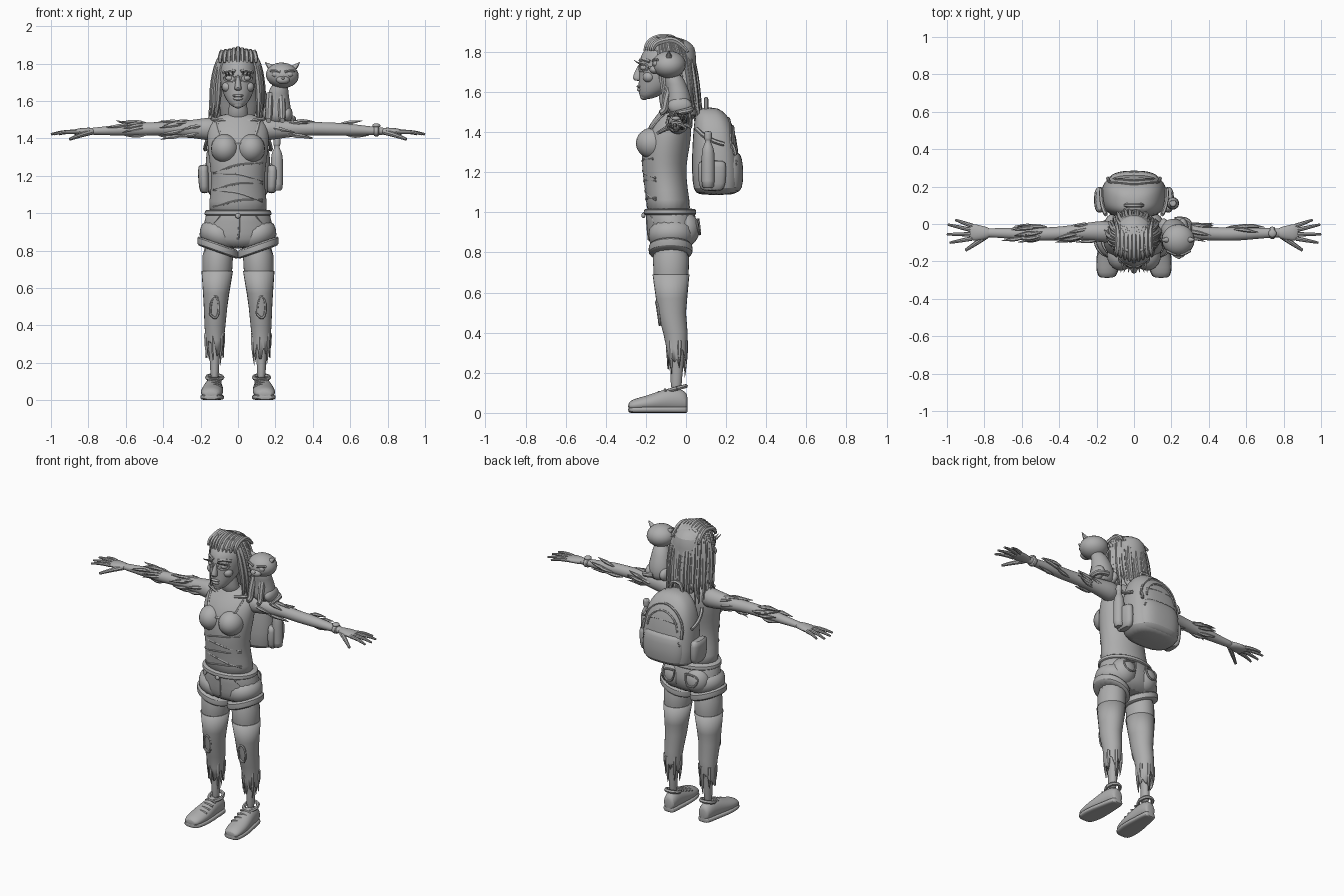
import bpy, bmesh, math, random
from mathutils import Vector, Matrix
from mathutils.bvhtree import BVHTree

random.seed(4)
GREY = bpy.data.materials.new("plain grey")
GREY.diffuse_color = (0.42, 0.42, 0.42, 1)
pi = math.pi


def add(name, me):
    ob = bpy.data.objects.new(name, me)
    bpy.context.collection.objects.link(ob)
    me.materials.clear()
    me.materials.append(GREY)
    return ob


def from_bm(name, bm):
    bmesh.ops.recalc_face_normals(bm, faces=bm.faces)
    me = bpy.data.meshes.new(name)
    bm.to_mesh(me)
    bm.free()
    return add(name, me)


def loft(name, rings, axis="z", n=16, p=2, sub=1, tilt=0, caps=True, jag=0):
    """Skin (x, y, z, half width, half depth) sections along an axis."""
    bm, loops = bmesh.new(), []
    for k, (x, y, z, a, b) in enumerate(rings):
        loop = []
        for i in range(n):
            t = 2 * pi * i / n
            u, v = (math.copysign(abs(f) ** (2 / p), f) for f in (math.cos(t), math.sin(t)))
            u, v = u * a, v * b
            d = {"z": (u, v, tilt * u), "x": (0, u, v), "y": (u, 0, v)}[axis]
            co = Vector((x, y, z)) + Vector(d)
            if jag and k == len(rings) - 1:
                co.z += random.uniform(-jag, jag)
            loop.append(bm.verts.new(co))
        loops.append(loop)
    for A, B in zip(loops, loops[1:]):
        for i in range(n):
            bm.faces.new((A[i], A[(i + 1) % n], B[(i + 1) % n], B[i]))
    if caps:
        bm.faces.new(loops[0])
        bm.faces.new(loops[-1])
    ob = from_bm(name, bm)
    if sub:
        ob.modifiers.new("smooth", "SUBSURF").levels = sub
        ob.modifiers["smooth"].render_levels = sub
    return ob


def blob(name, c, r, rot=0):
    bm = bmesh.new()
    m = Matrix.Translation(c) @ Matrix.Rotation(rot, 4, "Y") @ Matrix.Diagonal((*r, 1))
    bmesh.ops.create_uvsphere(bm, u_segments=20, v_segments=12, radius=1, matrix=m)
    return from_bm(name, bm)


def tubes(name, paths, res=1):
    """Tapered smooth strands; each path is (points, radii)."""
    cu = bpy.data.curves.new(name, "CURVE")
    cu.dimensions, cu.bevel_depth, cu.bevel_resolution = "3D", 1, res
    cu.use_fill_caps, cu.resolution_u = True, 4
    for pts, rad in paths:
        sp = cu.splines.new("NURBS")
        sp.points.add(len(pts) - 1)
        for i, q in enumerate(pts):
            sp.points[i].co = (*q, 1)
            sp.points[i].radius = rad[i] if isinstance(rad, (list, tuple)) else rad
        sp.order_u, sp.use_endpoint_u = min(3, len(pts)), True
    tmp = bpy.data.objects.new("temp", cu)
    bpy.context.collection.objects.link(tmp)
    dg = bpy.context.evaluated_depsgraph_get()
    me = bpy.data.meshes.new_from_object(tmp.evaluated_get(dg))
    bpy.data.objects.remove(tmp)
    return add(name, me)


def project(target, paths, r, back=False):
    """Drop x, z lines onto the front or back of a part."""
    bpy.context.view_layer.update()
    tree = BVHTree.FromObject(target, bpy.context.evaluated_depsgraph_get())
    s, out = (1 if back else -1), []
    for line in paths:
        hits = [tree.ray_cast(Vector((x, s * 2, z)), Vector((0, -s, 0)))[0] for x, z in line]
        hits = [h for h in hits if h]
        if len(hits) > 1:
            out.append((hits, r))
    return out


# torso in a tank top
torso = loft("tank_top", [(0, -.085, .98, .165, .115), (0, -.09, 1.06, .155, .108), (0, -.105, 1.16, .142, .108),
    (0, -.11, 1.24, .148, .112), (0, -.1, 1.33, .162, .12), (0, -.085, 1.41, .168, .115), (0, -.07, 1.47, .16, .09),
    (0, -.06, 1.51, .12, .065), (0, -.06, 1.535, .07, .05)], n=24)
for s in (-1, 1):
    blob("bust", (s * .07, -.165, 1.345), (.075, .085, .078))
neck = [(-.115, 1.49), (-.105, 1.44), (-.085, 1.395), (-.05, 1.375), (0, 1.37)]
tubes("neckline", project(torso, [neck + [(-x, z) for x, z in neck[-2::-1]]], .009))
folds = [[(x * .13, z + t * x + .008 * math.cos(3 * x)) for x in (-1, -.6, -.2, .2, .6, 1)]
         for z, t in ((1.06, .02), (1.1, -.03), (1.15, .015), (1.2, -.02), (1.25, .025))]
tubes("shirt_folds", project(torso, folds, .006))
tubes("collarbones", [([(s * .02, -.125, 1.485), (s * .07, -.13, 1.495), (s * .14, -.09, 1.505)], .01) for s in (-1, 1)])
loft("neck", [(0, -.07, 1.49, .07, .055), (0, -.08, 1.54, .05, .05), (0, -.1, 1.64, .047, .05)])

# shorts with rolled cuffs, waistband and pockets
shorts = loft("shorts", [(0, -.08, 1.03, .168, .118), (0, -.078, .99, .172, .122), (0, -.065, .92, .19, .13),
    (0, -.07, .86, .19, .12), (0, -.075, .81, .15, .09)], n=24)
loft("waistband", [(0, -.08, z, a, a - .048) for z, a in ((.985, .176), (.99, .182), (1.015, .179), (1.02, .172))], n=24)
for s in (-1, 1):
    loft("shorts_leg", [(s * .095, -.075, .95, .09, .115), (s * .105, -.075, .88, .104, .115),
                        (s * .108, -.075, .82, .106, .108)], tilt=s * .3)
    loft("shorts_cuff", [(s * .108, -.077, z, a, a) for z, a in ((.79, .1), (.792, .113), (.838, .113), (.842, .1))], tilt=s * .35)
    blob("seat", (s * .078, -.005, .915), (.082, .073, .085))
seams = [[(s * .09, 1), (s * .11, .95), (s * .17, .92)] for s in (-1, 1)] + [[(.005, 1), (.01, .93), (0, .86)]]
tubes("front_seams", project(shorts, seams, .006))
tubes("back_pockets", [([(s * x, y, z) for x, y, z in ((.04, .062, .965), (.04, .07, .91), (.08, .07, .885),
      (.12, .062, .91), (.125, .05, .965), (.04, .062, .965))], .006) for s in (-1, 1)])
blob("waist_button", (0, -.212, .985), (.014, .01, .014))

# legs, torn leggings and shoes
for s in (-1, 1):
    c = s * .125
    loft("leg", [(s * .105, -.075, .86, .088, .098), (s * .11, -.075, .7, .084, .092), (s * .117, -.072, .57, .068, .076),
        (s * .12, -.072, .5, .06, .068), (s * .123, -.053, .4, .052, .057), (c, -.045, .3, .038, .042),
        (c, -.047, .2, .023, .028), (c, -.05, .1, .025, .03)])
    rag = loft("torn_legging", [(s * .111, -.075, .69, .084, .092), (s * .117, -.072, .57, .07, .078),
        (s * .12, -.071, .5, .063, .071), (s * .123, -.053, .4, .056, .061), (c, -.046, .32, .049, .051),
        (c, -.045, .27, .05, .048)], n=24, sub=0, caps=False, jag=.055)
    rag.modifiers.new("cloth", "SOLIDIFY").thickness = .006
    tubes("hanging_rags", [([(c + .047 * math.cos(a), -.045 + .045 * math.sin(a), .36),
        (c + .05 * math.cos(a), -.045 + .045 * math.sin(a), .28),
        (c + .04 * math.cos(a), -.045 + .04 * math.sin(a), random.uniform(.17, .25))], (.012, .012, .001))
        for a in [k * pi / 3 + .3 for k in range(6)]])
    tubes("knee_tear", [([(c - .025, -.133, .46), (c - .022, -.142, .53), (c, -.15, .56), (c + .022, -.142, .54),
        (c + .024, -.133, .46), (c, -.13, .43), (c - .025, -.133, .46)], .007)])
    foot = [(-.29, .04, .032, .018), (-.265, .058, .038, .032), (-.2, .066, .045, .04), (-.14, .061, .055, .052),
            (-.085, .053, .064, .062), (-.03, .047, .064, .06), (0, .04, .055, .048), (.008, .025, .05, .035)]
    cx = [c + s * .02 * (-y) / .29 for y, *_ in foot]
    loft("shoe_upper", [(x, y, z, a * .94, b) for x, (y, a, z, b) in zip(cx, foot)], "y")
    loft("shoe_sole", [(x, y, .016, a, .016) for x, (y, a, z, b) in zip(cx, foot)], "y", p=3.5)
    tubes("shoe_collar", [([(c + .042 * math.cos(k * pi / 6), -.045 + .045 * math.sin(k * pi / 6),
        .122 + .012 * math.sin(k * pi / 6)) for k in range(13)], .011)])
    tubes("shoe_laces", [([(c - .035, y, z - .012), (c, y - .01, z + .008), (c + .035, y, z - .012)], .007)
        for y, z in ((-.19, .083), (-.16, .094), (-.13, .106), (-.1, .118))])

# arms, hands and torn sleeves
for s in (-1, 1):
    loft("arm", [(s * x, y, z, a, b) for x, y, z, a, b in ((.1, -.045, 1.45, .06, .065), (.17, -.04, 1.45, .06, .062),
        (.26, -.04, 1.45, .046, .046), (.38, -.05, 1.453, .037, .036), (.48, -.055, 1.45, .036, .036),
        (.56, -.053, 1.448, .037, .035), (.66, -.05, 1.443, .03, .028), (.76, -.047, 1.438, .024, .02),
        (.79, -.047, 1.438, .026, .02))], "x")
    loft("palm", [(s * x, y, z, a, b) for x, y, z, a, b in ((.76, -.047, 1.438, .023, .019), (.8, -.048, 1.437, .036, .021),
        (.85, -.045, 1.436, .046, .019), (.885, -.042, 1.432, .045, .014))], "x")
    tubes("fingers", [([(s * .865, y0, 1.434), (s * (x1 + .865) / 2, (y0 + y1) / 2, 1.438), (s * x1, y1, 1.422)],
        (.012, .011, .006)) for y0, x1, y1 in ((-.01, .955, .022), (-.033, .995, -.003), (-.055, 1, -.055), (-.077, .985, -.1))]
        + [([(s * .79, -.065, 1.432), (s * .84, -.1, 1.42), (s * .9, -.14, 1.395)], (.015, .014, .008))], 2)
    shreds = []
    for lo, hi, num in ((.2, .4, 12), (.5, .68, 12 if s < 0 else 5)):
        for k in range(num):
            a, x = random.uniform(0, 2 * pi), random.uniform(lo, hi - .06)
            r = .05 - .02 * x
            q = lambda d, f: (s * (x + d), -.048 + f * r * math.cos(a + d * 5), 1.45 + f * r * math.sin(a + d * 5))
            shreds.append(([q(-.04, .8), q(0, 1), q(.04, 1), q(.09, random.uniform(.9, 1.35))], (.004, .012, .01, .001)))
    tubes("sleeve_shreds", shreds)
loft("wrist_band", [(x, -.047, 1.439, a, a - .004) for x, a in ((.725, .026), (.728, .034), (.752, .034), (.755, .026))], "x")
blob("watch_face", (.74, -.05, 1.468), (.022, .022, .012))

# head and face
head = loft("head", [(0, -.2, 1.563, .022, .02), (0, -.178, 1.585, .05, .058), (0, -.14, 1.63, .077, .098),
    (0, -.11, 1.69, .095, .125), (0, -.1, 1.75, .102, .137), (0, -.09, 1.81, .094, .125), (0, -.085, 1.85, .06, .08)], n=24)
loft("nose", [(0, -.222, 1.745, .009, .014), (0, -.236, 1.7, .013, .02), (0, -.244, 1.668, .021, .027),
              (0, -.237, 1.655, .017, .018)], n=12)
blob("upper_lip", (0, -.232, 1.628), (.03, .015, .008))
blob("lower_lip", (0, -.229, 1.612), (.026, .016, .01))
blob("chin", (0, -.208, 1.58), (.027, .022, .02))
for s in (-1, 1):
    blob("eye", (s * .044, -.208, 1.722), (.023, .02, .016))
    blob("cheek", (s * .055, -.185, 1.675), (.032, .03, .028))
    blob("ear", (s * .1, -.08, 1.7), (.012, .025, .035))
ring = [[(s * .044 + .03 * math.cos(k * pi / 6), 1.722 + .02 * math.sin(k * pi / 6)) for k in range(13)] for s in (-1, 1)]
tubes("eyelids", project(head, ring, .006))
tubes("brows", project(head, [[(s * .015, 1.757), (s * .04, 1.768), (s * .078, 1.752)] for s in (-1, 1)], .01))
tubes("lashes", [([(s * x, -.21, 1.735), (s * x * 1.1, -.245, 1.745), (s * x * 1.2, -.258, 1.76)], (.006, .005, .001))
    for s in (-1, 1) for x in (.025, .045, .06)])

# hair cap and long dreadlocks
loft("hair_cap", [(0, .035, 1.46, .085, .025), (0, .015, 1.58, .105, .045), (0, -.02, 1.69, .112, .075),
    (0, -.055, 1.77, .114, .105), (0, -.08, 1.825, .108, .13), (0, -.085, 1.86, .073, .09), (0, -.08, 1.872, .03, .04)], n=24)
locks = []
for k in range(40):
    a = -.62 + (pi + 1.24) * (k + random.uniform(-.3, .3)) / 39
    c, d = math.cos(a), math.sin(a)
    w = random.uniform(.95, 1.12)
    end = random.uniform(1.41, 1.53)
    locks.append(([(.025 * c, -.13 + .03 * d, 1.868), (.07 * c, -.09 + .07 * d, 1.868), (.112 * c, -.075 + .1 * d, 1.80),
        (.122 * c * w, -.06 + .1 * d * w, 1.69), (.126 * c * w, -.045 + .1 * d * w, 1.58),
        (.13 * c * w - .012, -.03 + .105 * d * w, end)], (.007, .014, .015, .016, .014, .003)))
for k in range(9):    # swept back from the hairline
    x = (k - 4) * .024
    locks.append(([(x, -.205 + abs(x) * .4, 1.805), (x, -.2 + abs(x) * .4, 1.85 - abs(x) * .15),
        (x * .9, -.12, 1.884 - abs(x) * .3), (x * .9, -.04, 1.865), (x, .01, 1.8)], (.008, .013, .015, .015, .008)))
tubes("dreadlocks", locks)

# backpack with pockets, zips, handle and bottle
pack = loft("backpack", [(0, .15, 1.085, .14, .09), (0, .155, 1.11, .172, .12), (0, .15, 1.2, .178, .122),
    (0, .145, 1.32, .172, .115), (0, .14, 1.42, .153, .103), (0, .125, 1.49, .112, .08), (0, .115, 1.525, .05, .04)], n=24, p=2.7)
pocket = loft("pack_pocket", [(0, .2, 1.095, .11, .055), (0, .2, 1.115, .145, .083), (0, .2, 1.2, .15, .088),
    (0, .2, 1.28, .142, .08), (0, .2, 1.305, .12, .06)], n=24, p=2.7)
arch = lambda w, z, h: [(w * math.cos(t * pi / 12), z + h * math.sin(t * pi / 12)) for t in range(13)]
tubes("pack_zips", project(pack, [arch(.135, 1.32, .15), arch(.105, 1.32, .11), [(-.1, 1.37), (0, 1.385), (.1, 1.37)]], .007, True)
      + project(pocket, [[(-.125, 1.255), (0, 1.275), (.125, 1.255)], [(-.13, 1.24), (0, 1.26), (.13, 1.24)]], .006, True))
tubes("pack_handle", [([(s * .0 - .045, .1, 1.5), (-.04, .1, 1.555), (0, .1, 1.57), (.04, .1, 1.555), (.045, .1, 1.5)], .011) for s in (1,)])
tubes("zip_pulls", [([(s * .135, .23, 1.34), (s * .14, .245, 1.31), (s * .14, .245, 1.285)], .009) for s in (-1, 1)])
for s in (-1, 1):
    loft("side_pocket", [(s * .178, .13, 1.105, .02, .05), (s * .18, .13, 1.13, .03, .07), (s * .185, .13, 1.24, .032, .072),
                         (s * .182, .13, 1.26, .025, .065)], p=2.5)
    tubes("side_strap", [([(s * .15, .05, 1.42), (s * .18, .1, 1.36), (s * .175, .19, 1.34)], .011)])
loft("bottle", [(.208, .11, z, r, r) for z, r in ((1.12, .025), (1.13, .034), (1.28, .034), (1.32, .03), (1.345, .015),
    (1.36, .014), (1.362, .02), (1.4, .02), (1.405, .014))])

# cat on the shoulder
loft("cat_body", [(.21, -.035, 1.48, .05, .05), (.212, -.035, 1.52, .075, .068), (.212, -.035, 1.58, .07, .062),
    (.215, -.05, 1.64, .055, .052), (.225, -.07, 1.7, .045, .045)])
blob("cat_head", (.237, -.085, 1.737), (.088, .084, .068), .1)
blob("cat_muzzle", (.24, -.158, 1.712), (.036, .024, .022))
blob("cat_nose", (.24, -.18, 1.722), (.01, .007, .007))
for s in (-1, 1):
    loft("cat_ear", [(.237 + s * x, y, z, a, b) for x, y, z, a, b in ((.045, -.085, 1.77, .032, .02),
        (.067, -.085, 1.79 - s * .002, .02, .012), (.092, -.085, 1.807, .002, .002))], n=10, sub=0)
    blob("cat_eye", (.238 + s * .036, -.15, 1.742), (.02, .014, .016))
    blob("cat_haunch", (.21 + s * .05, -.03, 1.53), (.032, .06, .045))
tubes("cat_brows", [([(.238 + s * .012, -.165, 1.755), (.238 + s * .035, -.16, 1.765), (.238 + s * .065, -.142, 1.76)], .007) for s in (-1, 1)])
tubes("cat_legs", [([(.2 + s * .03, -.075, 1.64), (.2 + s * .035, -.1, 1.56), (.2 + s * .035, -.105, 1.505),
    (.2 + s * .037, -.13, 1.495)], (.02, .021, .018, .014)) for s in (-1, 1)], 2)
tubes("cat_tail", [([(.22, .02, 1.52), (.29, .03, 1.51), (.3, -.03, 1.5), (.29, -.08, 1.49)], (.018, .016, .014, .008))], 2)

# smooth shading that keeps the creases
for ob in bpy.context.scene.objects:
    ob.select_set(True)
bpy.context.view_layer.objects.active = torso
bpy.ops.object.shade_smooth_by_angle(angle=math.radians(40))
